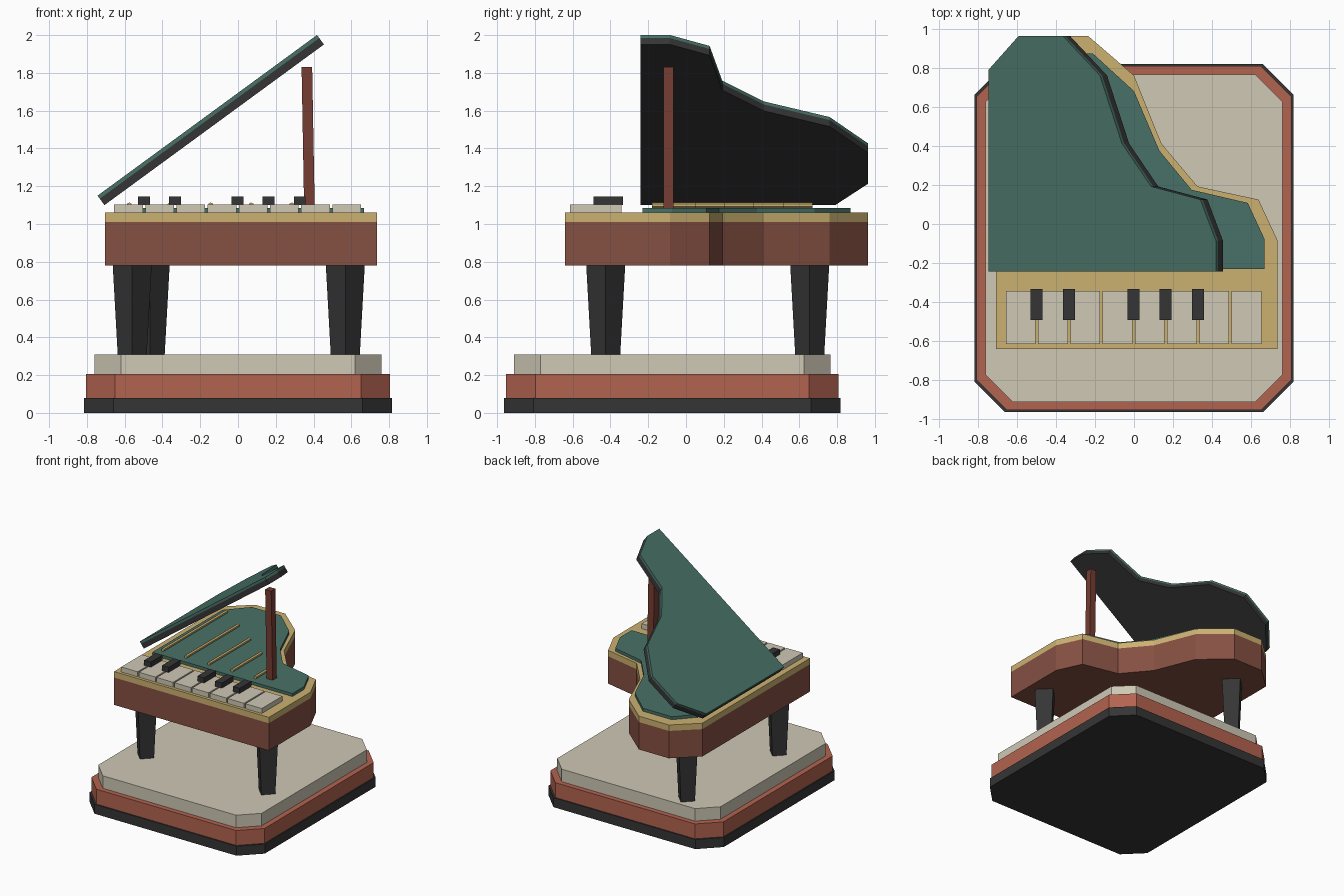
import bpy, bmesh, math
from mathutils import Matrix

cube = bpy.data.objects.get("Cube")
if cube:
    bpy.data.objects.remove(cube, do_unlink=True)


def material(name, rgb):
    m = bpy.data.materials.new(name)
    m.use_nodes = True
    col = (*rgb, 1)
    m.diffuse_color = col
    bsdf = next(n for n in m.node_tree.nodes if n.type == 'BSDF_PRINCIPLED')
    bsdf.inputs["Base Color"].default_value = col
    return m


CREAM = material("cream", (.62, .58, .46))
BRICK = material("brick_red", (.45, .125, .08))
GOLD = material("gold", (.60, .44, .165))
TEAL = material("teal", (.065, .165, .135))
BROWN = material("red_brown", (.235, .08, .055))
MAROON = material("dark_maroon", (.18, .047, .032))
DARK = material("charcoal", (.036, .036, .037))


def finish(name, bm, mat, matrix=None):
    if matrix:
        bmesh.ops.transform(bm, matrix=matrix, verts=bm.verts)
    bmesh.ops.recalc_face_normals(bm, faces=bm.faces)
    mesh = bpy.data.meshes.new(name)
    bm.to_mesh(mesh)
    bm.free()
    mesh.materials.append(mat)
    ob = bpy.data.objects.new(name, mesh)
    bpy.context.collection.objects.link(ob)
    return ob


def prism(name, outline, z0, z1, mat, matrix=None):
    """Extrude a flat outline from z0 up to z1."""
    bm = bmesh.new()
    face = bm.faces.new([bm.verts.new((x, y, z0)) for x, y in outline])
    top = bmesh.ops.extrude_face_region(bm, geom=[face])["geom"]
    verts = [v for v in top if isinstance(v, bmesh.types.BMVert)]
    bmesh.ops.translate(bm, verts=verts, vec=(0, 0, z1 - z0))
    return finish(name, bm, mat, matrix)


def box(name, x, y, z, mat):
    """Box from (min, max) pairs on each axis."""
    outline = [(x[0], y[0]), (x[1], y[0]), (x[1], y[1]), (x[0], y[1])]
    return prism(name, outline, z[0], z[1], mat)


def cone(name, sides, r0, r1, depth, matrix, mat):
    bm = bmesh.new()
    bmesh.ops.create_cone(bm, cap_ends=True, segments=sides, radius1=r0,
                          radius2=r1, depth=depth)
    return finish(name, bm, mat, matrix)


# Stepped plinth with clipped corners
def plinth(name, hx, hy, cut, z0, z1, mat):
    quarter = [(hx, hy - cut), (hx - cut, hy)]
    pts = quarter + [(-x, y) for x, y in reversed(quarter)]
    pts += [(-x, -y) for x, y in pts]
    prism(name, [(x, y - .0725) for x, y in pts], z0, z1, mat)


plinth("plinth_bottom", .815, .89, .155, 0, .08, DARK)
plinth("plinth_middle", .805, .88, .155, .08, .205, BRICK)
plinth("plinth_top", .76, .838, .14, .205, .31, CREAM)

# Curved side, shared by the case, the rim and the lid
curve = [(.735, -.085), (.637, .125), (.325, .192), (.14, .412),
         (0, .76), (-.235, .9625), (-.515, .9625), (-.705, .79)]
case = [(-.705, -.64), (.735, -.64)] + curve
prism("case", case, .78, 1.01, BROWN)
prism("rim", case, 1.01, 1.06, GOLD)

# Soundboard and strings
deck = [(-.635, -.23), (.667, -.23), (.667, -.075), (.582, .108),
        (.295, .175), (.13, .375), (0, .68), (-.21, .872),
        (-.48, .872), (-.635, .70)]
prism("soundboard", deck, 1.06, 1.085, TEAL)
for i in range(5):
    length = .85 - .155 * i
    place = (Matrix.Translation((-.575 + .215 * i, -.18 + length / 2, 1.1))
             @ Matrix.Rotation(math.pi / 2, 4, 'X'))
    cone(f"string_{i + 1}", 6, .014, .014, length, place, GOLD)

# Keyboard
for i in range(8):
    x = -.5795 + .165 * i
    box(f"white_key_{i + 1}", (x - .076, x + .076), (-.615, -.342),
        (1.06, 1.102), CREAM)
for i, step in enumerate((-3, -2, 0, 1, 2)):
    x = .165 * step - .003
    box(f"black_key_{i + 1}", (x - .031, x + .031), (-.49, -.333),
        (1.1, 1.145), DARK)

# Tapered square legs, turned corner-on
for name, x, y in (("front_left_leg", .568, -.425),
                   ("front_right_leg", -.56, -.425), ("back_leg", -.465, .655)):
    cone(name, 4, .077, .103, .47, Matrix.Translation((x, y, .545)), DARK)

# Raised lid, hinged along the straight side
hinge = (Matrix.Translation((-.707, 0, 1.1))
         @ Matrix.Rotation(-math.radians(36.2), 4, 'Y'))
lid = [(x + .705, y) for x, y in [(-.705, -.242), (.735, -.242)] + curve]
prism("lid_panel", lid, 0, .042, DARK, hinge)
prism("lid_top", lid, .042, .062, TEAL, hinge)

# Lid prop, leaning slightly towards the hinge
lean = Matrix.Shear('XY', 4, (-.018, 0))
prop = [(-.028, -.12), (.028, -.12), (.028, -.065), (-.028, -.065)]
prism("lid_prop", prop, 0, .745, MAROON,
      Matrix.Translation((.378, 0, 1.085)) @ lean)
